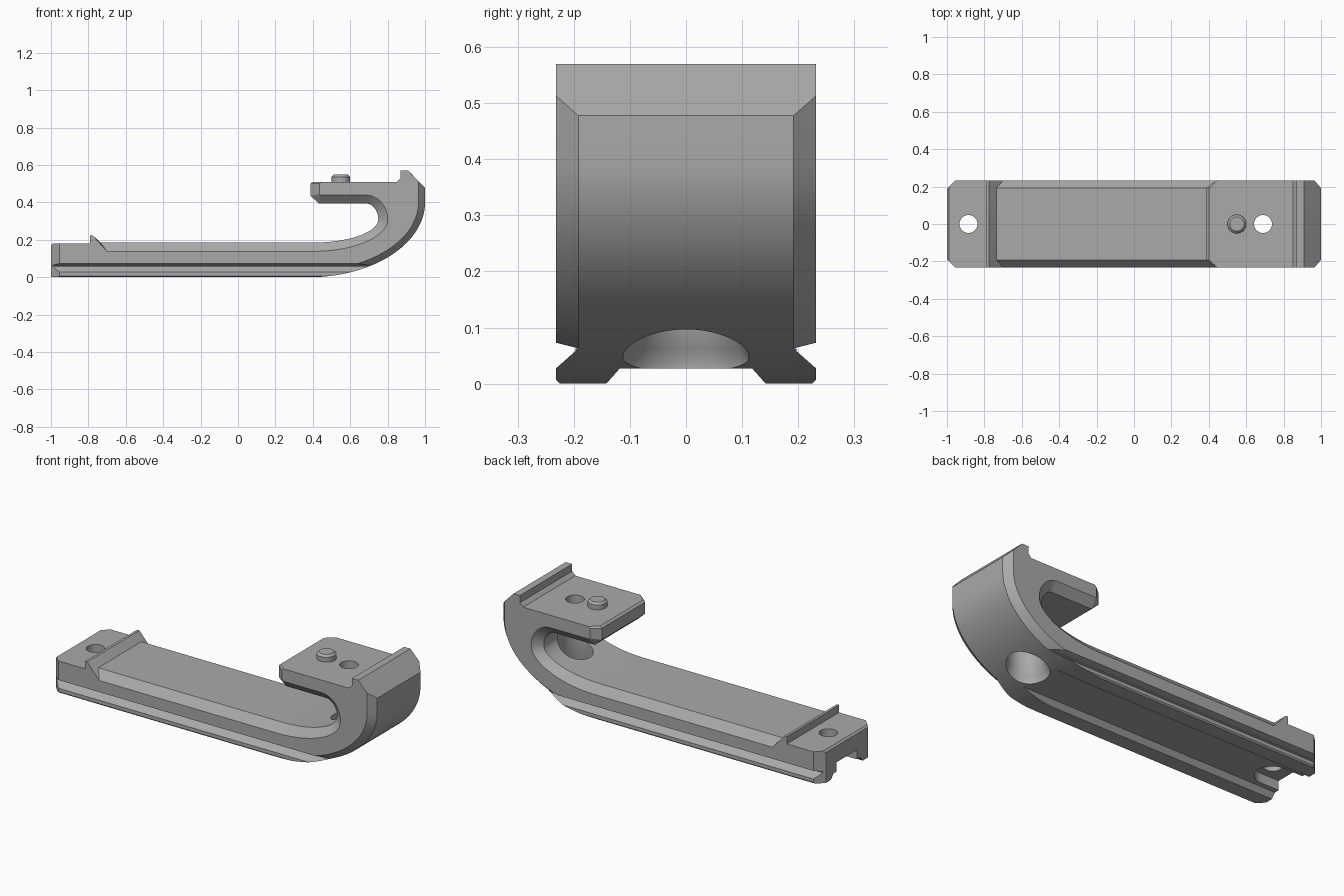
import bpy, bmesh
from math import sin, cos, pi, acos

cube = bpy.data.objects.get("Cube")
if cube:
    bpy.data.objects.remove(cube, do_unlink=True)

grey = bpy.data.materials.new("mid grey")
grey.use_nodes = True
grey.diffuse_color = (0.4, 0.4, 0.4, 1)
grey.node_tree.nodes["Principled BSDF"].inputs["Base Color"].default_value = (0.4, 0.4, 0.4, 1)


def loft(name, rings):
    """Closed solid skinned through rings with equal point counts."""
    bm = bmesh.new()
    loops = [[bm.verts.new(p) for p in ring] for ring in rings]
    n = len(loops[0])
    for a, b in zip(loops, loops[1:]):
        for i in range(n):
            j = (i + 1) % n
            bm.faces.new((a[i], a[j], b[j], b[i]))
    bm.faces.new(loops[0])
    bm.faces.new(loops[-1])
    bmesh.ops.recalc_face_normals(bm, faces=bm.faces)
    mesh = bpy.data.meshes.new(name)
    bm.to_mesh(mesh)
    bm.free()
    obj = bpy.data.objects.new(name, mesh)
    bpy.context.collection.objects.link(obj)
    mesh.materials.append(grey)
    return obj


def turned(name, x, steps):
    """Round part about a vertical axis from (height, radius) steps."""
    angles = [2 * pi * i / 48 for i in range(48)]
    return loft(name, [[(x + r * cos(a), r * sin(a), z) for a in angles] for z, r in steps])


def slab(points, y):
    return [(x, y, z) for x, z in points]


def arc(cx, cz, rx, rz, start, end, n=24):
    steps = [start + (end - start) * i / n for i in range(n + 1)]
    return [(cx + rx * sin(a), cz - rz * cos(a)) for a in steps]


def combine(obj, cutter, operation="DIFFERENCE"):
    mod = obj.modifiers.new("cut", "BOOLEAN")
    mod.object, mod.operation, mod.solver = cutter, operation, "EXACT"
    bpy.context.view_layer.objects.active = obj
    bpy.ops.object.modifier_apply(modifier=mod.name)


HALF, EDGE = 0.232, 0.192
CX, CZ, RX, RZ, B = 0.38, 0.40, 0.62, 0.40, 0.035

# Hook body: full centre outline and the smaller outline of its side faces
heel = [(0.91, 0.57), (0.87, 0.57), (0.87, 0.53), (0.85, 0.51)]
ridge = [(-0.775, 0.222), (-0.79, 0.222), (-0.79, 0.18), (-0.99, 0.18), (-1, 0.17)]
centre = ([(-1, 0.063)]
          + arc(CX, CZ, RX, RZ, acos((CZ - 0.063) / RZ), pi / 2)
          + [(1, 0.478)] + heel
          + [(0.40, 0.51), (0.388, 0.50), (0.388, 0.435), (0.432, 0.395)]
          + arc(0.68, 0.31, 0.07, 0.085, pi, pi / 2, 12)
          + arc(0.40, 0.31, 0.35, 0.125, pi / 2, 0)[1:]
          + [(-0.735, 0.185)] + ridge)
side = ([(-1, 0.073)]
        + arc(CX, CZ, RX - B, RZ - B, acos((CZ - 0.073) / (RZ - B)), pi / 2)
        + [(0.965, 0.513)] + heel
        + [(0.445, 0.51), (0.435, 0.50), (0.435, 0.445), (0.44, 0.44)]
        + arc(0.68, 0.31, 0.12, 0.13, pi, pi / 2, 12)
        + arc(0.40, 0.31, 0.40, 0.172, pi / 2, 0)[1:]
        + [(-0.70, 0.138)] + ridge)
body = loft("hook_body", [slab(side, -HALF), slab(centre, -EDGE),
                          slab(centre, EDGE), slab(side, HALF)])

# Dovetail rail under the body, trimmed to the outer curve
half = [(0.118, 0.027), (0.142, 0), (0.225, 0), (HALF, 0.007),
        (HALF, 0.027), (0.197, 0.058), (0.197, 0.063)]
section = half + [(-y, z) for y, z in reversed(half)]
rail = loft("dovetail_rail", [[(x, y, z) for y, z in section] for x in (-1, 0.85)])
trim = [(-1.1, 0)] + arc(CX, CZ, RX, RZ, 0, pi / 2, 48) + [(-1.1, CZ)]
trimmer = loft("trim_cutter", [slab(trim, -0.3), slab(trim, 0.3)])
combine(rail, trimmer, "INTERSECT")

# Cutters: end corners, screw holes, access hole and open recess
cutters = [trimmer]
for s in (-1, 1):
    corner = [(-1.1, 0.087), (-0.855, 0.332), (-1.1, 0.332)]
    cutters.append(loft("corner_cutter", [[(x, s * y, z) for x, y in corner] for z in (-0.1, 0.3)]))
cutters.append(turned("end_hole_cutter", -0.885, [(-0.1, 0.048), (0.3, 0.048)]))
cutters.append(turned("arm_hole_cutter", 0.69, [(0.3, 0.048), (0.7, 0.048)]))
cutters.append(turned("access_hole_cutter", 0.69,
                      [(-0.1, 0.117), (0.04, 0.117), (0.10, 0.093), (0.34, 0.093)]))
recess = [(-1.1, 0.09)] + arc(-0.885, 0, 0.09, 0.09, pi, 0) + [(-1.1, -0.09)]
cutters.append(loft("recess_cutter", [[(x, y, z) for x, y in recess] for z in (-0.1, 0.08)]))
for part in (body, rail):
    for cutter in cutters[1:]:
        combine(part, cutter)
for cutter in cutters:
    bpy.data.objects.remove(cutter, do_unlink=True)

# Locating stud on the arm
stud = turned("locating_stud", 0.55, [(0.50, 0.05), (0.537, 0.05), (0.548, 0.038)])

# Smooth curves with crisp edges
for part in (body, rail, stud):
    bpy.ops.object.select_all(action="DESELECT")
    part.select_set(True)
    bpy.context.view_layer.objects.active = part
    bpy.ops.object.shade_smooth_by_angle(angle=0.4)
